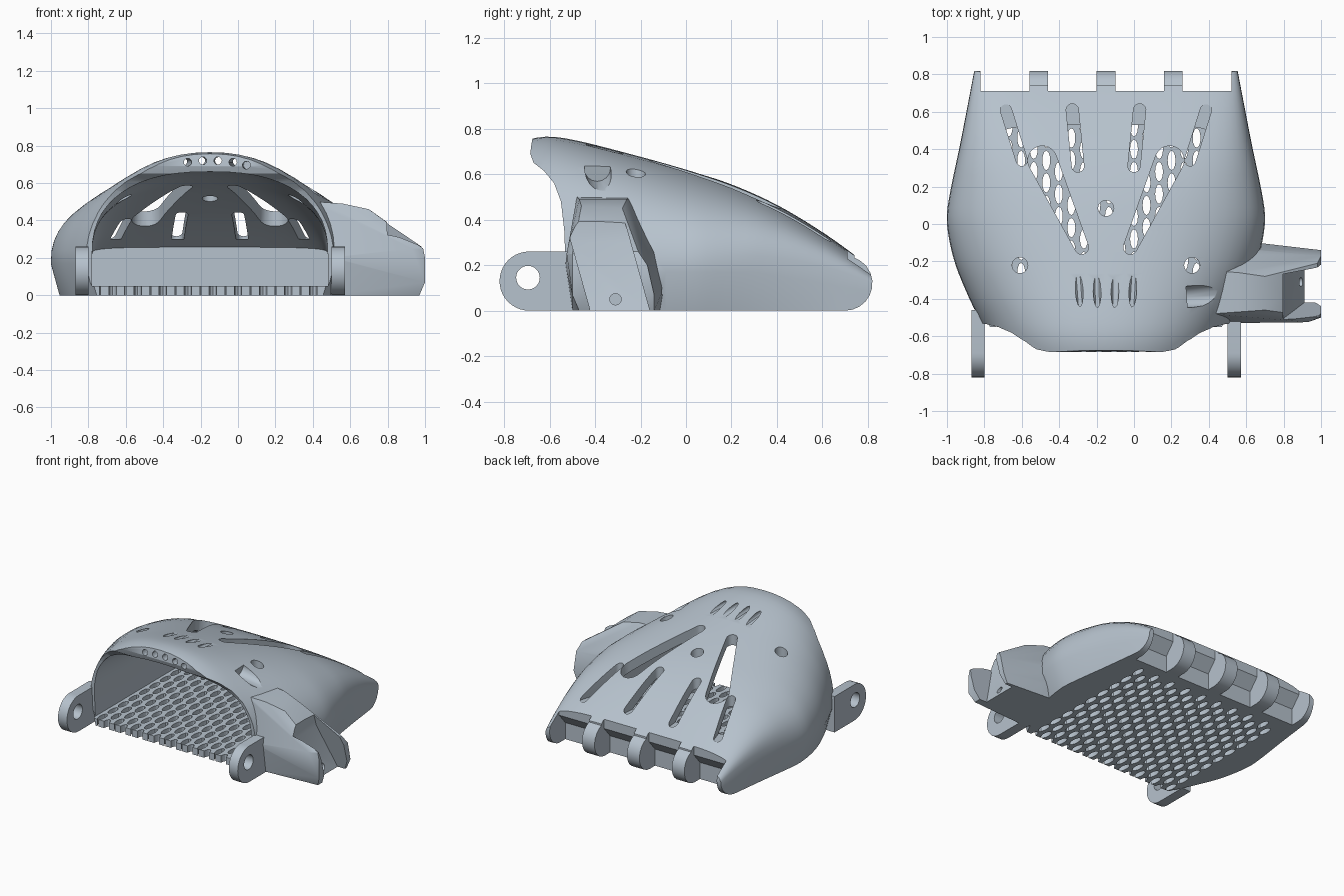
import bpy, bmesh, math
from mathutils import Vector

if "Cube" in bpy.data.objects:
    bpy.data.objects.remove(bpy.data.objects["Cube"])

CX = -0.15  # centre line of the palm shell
grey = bpy.data.materials.new("blue_grey")
grey.diffuse_color = (0.47, 0.54, 0.61, 1)
grey.use_nodes = True
grey.node_tree.nodes["Principled BSDF"].inputs["Base Color"].default_value = grey.diffuse_color


def make(name, bm):
    bmesh.ops.recalc_face_normals(bm, faces=bm.faces[:])
    me = bpy.data.meshes.new(name)
    bm.to_mesh(me)
    bm.free()
    me.materials.append(grey)
    ob = bpy.data.objects.new(name, me)
    bpy.context.collection.objects.link(ob)
    return ob


def hulls(name, sets):
    """One object made of a convex hull for each set of points."""
    bm = bmesh.new()
    for pts in sets:
        vs = [bm.verts.new(p) for p in pts]
        bmesh.ops.convex_hull(bm, input=vs, use_existing_faces=False)
    loose = [v for v in bm.verts if not v.link_faces]
    bmesh.ops.delete(bm, geom=loose, context='VERTS')
    bmesh.ops.dissolve_limit(bm, angle_limit=0.001, verts=bm.verts[:], edges=bm.edges[:])
    return make(name, bm)


def prism_x(name, profile, x0, x1):
    """Extrude a (y, z) outline along x."""
    bm = bmesh.new()
    a = [bm.verts.new((x0, y, z)) for y, z in profile]
    b = [bm.verts.new((x1, y, z)) for y, z in profile]
    n = len(a)
    bm.faces.new(a)
    bm.faces.new(b[::-1])
    for i in range(n):
        bm.faces.new((a[i], a[(i + 1) % n], b[(i + 1) % n], b[i]))
    return make(name, bm)


def tube(a, b, r, n=16):
    a, b = Vector(a), Vector(b)
    q = (b - a).to_track_quat('Z', 'Y')
    ring = [q @ Vector((r * math.cos(t), r * math.sin(t), 0))
            for t in (2 * math.pi * i / n for i in range(n))]
    return [p + v for p in (a, b) for v in ring]


def slot(a, ra, b, rb, z0, z1):
    return (tube((*a, z0), (*a, z1), ra, 20) + tube((*b, z0), (*b, z1), rb, 20))


def boolean(ob, cutter, op='DIFFERENCE'):
    m = ob.modifiers.new("bool", 'BOOLEAN')
    m.object, m.operation, m.solver = cutter, op, 'EXACT'
    bpy.context.view_layer.objects.active = ob
    bpy.ops.object.modifier_apply(modifier=m.name)
    bpy.data.objects.remove(cutter)


def curve(keys, t):
    """Smooth interpolation through (t, value) keys."""
    def slope(i):
        a, b = keys[max(i - 1, 0)], keys[min(i + 1, len(keys) - 1)]
        return (b[1] - a[1]) / (b[0] - a[0])
    for i in range(len(keys) - 1):
        (t0, v0), (t1, v1) = keys[i], keys[i + 1]
        if t <= t1 or i == len(keys) - 2:
            h = t1 - t0
            s = (t - t0) / h
            return ((2 * s**3 - 3 * s**2 + 1) * v0 + (s**3 - 2 * s**2 + s) * h * slope(i)
                    + (3 * s**2 - 2 * s**3) * v1 + (s**3 - s**2) * h * slope(i + 1))


def loft(name, y0, y1, steps, floor, base, width, shoulder, top, power, arc=28):
    """Arched sections along y; every dimension is a function of y."""
    bm = bmesh.new()
    rows = []
    for k in range(steps + 1):
        y = y0 + (y1 - y0) * k / steps
        w, zs, zt, e = width(y), shoulder(y), top(y), 2 / power(y)
        pts = [(base(y), floor)]
        for i in range(arc + 1):
            t = math.pi * i / arc
            c, s = math.cos(t), max(math.sin(t), 0)
            if i in (0, arc):
                s = 0
            pts.append((math.copysign(abs(c) ** e, c) * w, zs + (zt - zs) * s ** e))
        pts.append((-base(y), floor))
        rows.append([bm.verts.new((CX + x, y, z)) for x, z in pts])
    n = len(rows[0])
    for a, b in zip(rows, rows[1:]):
        for i in range(n):
            bm.faces.new((a[i], a[(i + 1) % n], b[(i + 1) % n], b[i]))
    bm.faces.new(rows[0])
    bm.faces.new(rows[-1][::-1])
    return make(name, bm)


# outer palm shell
W = [(-.75, .55), (-.6, .63), (-.5, .68), (-.4, .73), (-.2, .81), (0, .85), (.12, .842), (.45, .775), (.84, .70)]
T = [(-.75, .74), (-.62, .765), (-.5, .752), (-.25, .69), (0, .62), (.2, .555), (.4, .465), (.6, .345), (.76, .23), (.84, .16)]
N = [(-.75, 2.2), (-.2, 2.2), (.2, 2.6), (.5, 3.6), (.84, 5)]
width = lambda y: curve(W, y)
palm = loft("palm_shell", -.75, .84, 36, 0,
            lambda y: width(y) - .05 * max(0, min(1, (.7 - y) / .7)), width,
            lambda y: .17 - .09 * max(0, (y - .3) / .54), lambda y: curve(T, y), lambda y: curve(N, y))

# side outline: swept front lip and rounded knuckle end
outline = [(-.55, 0), (-.55, .05), (-.52, .06), (-.53, .2), (-.535, .35), (-.55, .48), (-.58, .56),
           (-.625, .615), (-.67, .65), (-.685, .69), (-.68, .73), (-.65, .9), (.7, .9)]
outline += [(.70 + .12 * math.cos(t), .12 + .12 * math.sin(t))
            for t in (math.radians(70 - 16 * i) for i in range(11))]
boolean(palm, prism_x("outline_cutter", outline, -1.3, 1.0), 'INTERSECT')

# thumb mount
thumb = hulls("thumb_mount", [[
    (.42, -.48, .5), (.42, -.25, .5), (.56, -.47, .49), (.56, -.26, .49), (.7, -.46, .46), (.7, -.28, .45),
    (.93, -.525, .25), (.99, -.50, .25), (1, -.50, .2), (1, -.50, .07), (.97, -.47, 0), (.98, -.21, .26),
    (1, -.17, .2), (1, -.14, .07), (.97, -.14, 0), (.7, -.105, .08), (.7, -.12, 0), (.5, -.53, .2),
    (.5, -.5, 0), (.42, -.1, 0), (.42, -.12, .3)]])
gap = [(.79, .5), (.8, .3), (.93, -.05), (1.2, -.05), (1.2, .5)]
boolean(thumb, hulls("thumb_gap", [[(x, y - .28 * z, z) for x, z in gap for y in (-.42, -.16)]]))
boolean(thumb, hulls("thumb_pin", [tube((.75, -.31, .05), (1.1, -.31, .05), .025)]))
boolean(palm, thumb, 'UNION')

# hollow inside
C = [(-.9, .66), (-.5, .655), (-.25, .61), (0, .545), (.3, .435), (.45, .355), (.6, .25)]
boolean(palm, loft("hollow", -.9, .59, 20, .05, lambda y: .63, lambda y: .63,
                   lambda y: .22, lambda y: curve(C, y),
                   lambda y: 2.4 + 2 * max(0, y + .2)))

# finger recesses between the knuckle tabs
recess = [(.71, .5), (.71, .2), (.64, .12), (.64, -.1), (1, -.1), (1, .5)]
for x in (-.82, -.46, -.10, .26):
    boolean(palm, prism_x("finger_recess", recess, x, x + .26))

# tendon slots, tapered vents and round holes, mirrored about the centre line
openings = []
for s in (-1, 1):
    m = lambda x, y: (CX + s * x, y)
    openings += [slot(m(.535, .61), .03, m(.45, .34), .03, .30, .9),
                 slot(m(.18, .61), .033, m(.15, .31), .033, .30, .9),
                 slot(m(.34, .34), .078, m(.13, -.125), .037, .2, .9),
                 slot(m(.46, -.22), .042, m(.46, -.221), .042, .3, .9)]
openings.append(slot((CX, .085), .042, (CX, .084), .042, .3, .9))
boolean(palm, hulls("top_openings", openings))

# cord tunnels through the front lip
tunnels = [tube((x0, -.8, z), (x1, y1, z - .003), .021, 12) for x0, x1, y1, z in (
    (-.26, -.30, -.26, .712), (-.185, -.2, -.26, .72), (-.11, -.1, -.26, .72),
    (-.035, .0, -.26, .712), (.04, .05, -.55, .697))]
boolean(palm, hulls("cord_tunnels", tunnels))
boolean(palm, hulls("thumb_cord", [tube((.72, -.36, .525), (.28, -.39, .625), .058)]))

# staggered floor perforation, whose first row notches the front edge
holes = []
P = .134
for row in range(20):
    y = -.56 + .06 * row
    off = 0 if row % 2 == 0 else P / 2
    for i in range(-7, 6):
        x = i * P + off
        if -.75 < x < .46 and y < .54:
            holes.append([(x + .021 * math.cos(t), y + .052 * math.sin(t), z)
                          for z in (-.05, .07) for t in (math.pi * k / 6 for k in range(12))])
boolean(palm, hulls("floor_holes", holes))

# wrist hinge tabs
tabs = []
for side, x0 in (("left", -.87), ("right", .50)):
    x1 = x0 + .072
    tab = hulls(side + "_wrist_tab", [tube((x0, -.69, .13), (x1, -.69, .13), .13, 40)
                                      + [(x, -.46, z) for x in (x0, x1) for z in (0, .26)]])
    boolean(tab, hulls("hinge_hole", [tube((x0 - .1, -.695, .145), (x1 + .1, -.695, .145), .052, 28)]))
    tabs.append(tab)

# smooth skin with crisp edges
for ob in [palm] + tabs:
    bpy.ops.object.select_all(action='DESELECT')
    ob.select_set(True)
    bpy.context.view_layer.objects.active = ob
    bpy.ops.object.shade_smooth_by_angle(angle=math.radians(30))
